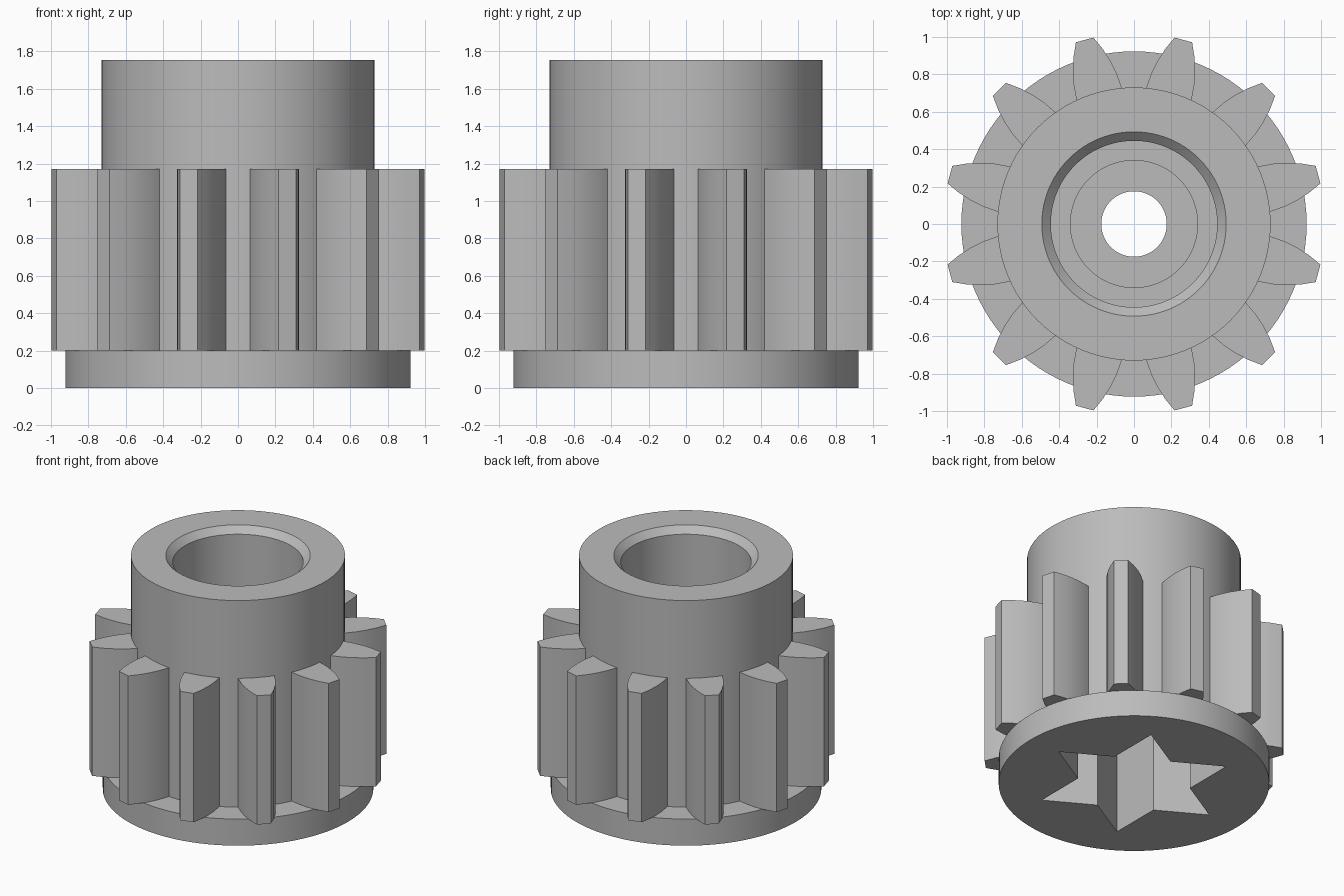
import bpy
import bmesh
from math import sin, cos, radians, pi

cube = bpy.data.objects.get("Cube")
if cube:
    bpy.data.objects.remove(cube, do_unlink=True)

SEGMENTS = 96
TEETH = 12

steel = bpy.data.materials.new("grey_steel")
steel.use_nodes = True
GREY = (0.5, 0.5, 0.5, 1)
steel.diffuse_color = GREY
steel.node_tree.nodes["Principled BSDF"].inputs["Base Color"].default_value = GREY


def polar(radius, degrees):
    return radius * cos(radians(degrees)), radius * sin(radians(degrees))


def make_object(name, bm):
    bmesh.ops.recalc_face_normals(bm, faces=bm.faces)
    mesh = bpy.data.meshes.new(name)
    bm.to_mesh(mesh)
    bm.free()
    mesh.materials.append(steel)
    obj = bpy.data.objects.new(name, mesh)
    bpy.context.collection.objects.link(obj)
    return obj


def activate(obj):
    bpy.ops.object.select_all(action='DESELECT')
    obj.select_set(True)
    bpy.context.view_layer.objects.active = obj


def lathe(name, profile):
    """Revolve a closed (radius, height) profile around z."""
    bm = bmesh.new()
    rings = []
    for i in range(SEGMENTS):
        a = 2 * pi * i / SEGMENTS
        rings.append([bm.verts.new((r * cos(a), r * sin(a), z)) for r, z in profile])
    n = len(profile)
    for i in range(SEGMENTS):
        here, there = rings[i], rings[(i + 1) % SEGMENTS]
        for j in range(n):
            k = (j + 1) % n
            bm.faces.new((here[j], there[j], there[k], here[k]))
    return make_object(name, bm)


def prism(bm, outline, bottom, top):
    low = [bm.verts.new((x, y, bottom)) for x, y in outline]
    high = [bm.verts.new((x, y, top)) for x, y in outline]
    bm.faces.new(low[::-1])
    bm.faces.new(high)
    n = len(outline)
    for i in range(n):
        j = (i + 1) % n
        bm.faces.new((low[i], low[j], high[j], high[i]))


# Hub, core and flange in one turned body, with a stepped bore
body = lathe("gear_body", [
    (0.175, 0), (0.923, 0), (0.923, 0.2), (0.73, 0.2), (0.73, 1.755),
    (0.493, 1.755), (0.445, 1.707), (0.445, 1.0), (0.34, 1.0),
    (0.34, 0.9), (0.175, 0.9)])

# Six-pointed drive socket cut into the underside
bm = bmesh.new()
star = [polar(0.67 if i % 2 == 0 else 0.387, 30 * i) for i in range(12)]
prism(bm, star, -0.1, 0.7)
cutter = make_object("socket_cutter", bm)
cutter.hide_render = True
cut = body.modifiers.new("socket", 'BOOLEAN')
cut.operation = 'DIFFERENCE'
cut.solver = 'EXACT'
cut.object = cutter
activate(body)
bpy.ops.object.modifier_apply(modifier=cut.name)
bpy.data.objects.remove(cutter, do_unlink=True)

# Ring of teeth with curved flanks: (radius, half angle) from root to tip
flank = [(0.71, 10.1), (0.73, 9.9), (0.81, 8.45), (0.88, 6.8), (0.95, 4.9), (1.02, 2.73)]
bm = bmesh.new()
for t in range(TEETH):
    middle = 360 / TEETH * (t + 0.5)
    outline = [polar(r, middle - a) for r, a in flank]
    outline += [polar(r, middle + a) for r, a in reversed(flank)]
    prism(bm, outline, 0.2, 1.17)
teeth = make_object("gear_teeth", bm)

for obj in (body, teeth):
    activate(obj)
    bpy.ops.object.shade_smooth_by_angle(angle=radians(25))
